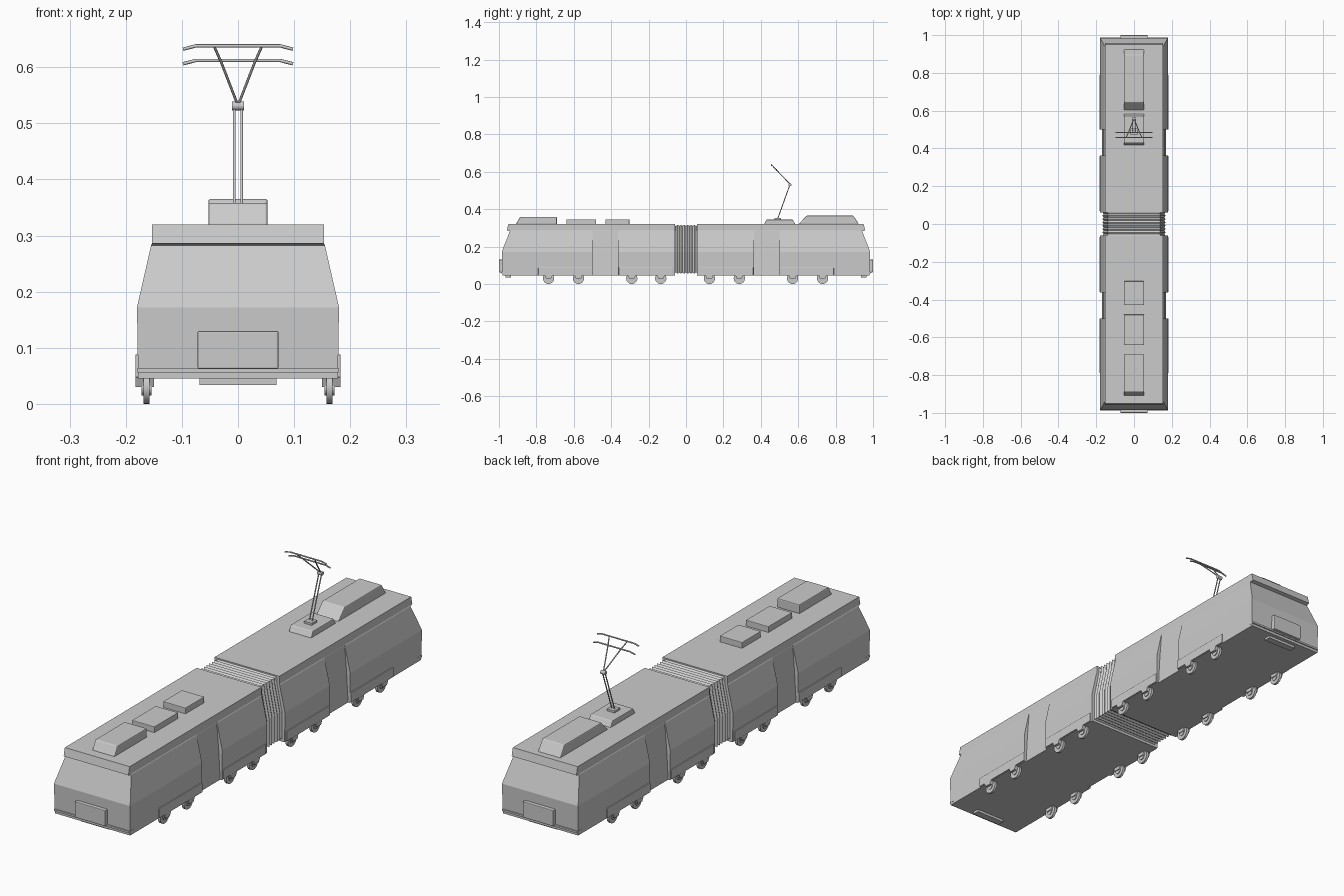
import bpy, bmesh, math
from mathutils import Vector

if "Cube" in bpy.data.objects:
    bpy.data.objects.remove(bpy.data.objects["Cube"])


def mesh_object(name, verts, faces):
    me = bpy.data.meshes.new(name)
    bm = bmesh.new()
    vs = [bm.verts.new(v) for v in verts]
    for f in faces:
        bm.faces.new([vs[i] for i in f])
    bmesh.ops.remove_doubles(bm, verts=bm.verts, dist=1e-5)
    bmesh.ops.recalc_face_normals(bm, faces=bm.faces)
    bm.to_mesh(me)
    bm.free()
    ob = bpy.data.objects.new(name, me)
    bpy.context.collection.objects.link(ob)
    return ob


def box(name, x0, x1, y0, y1, z0, z1, bevel=0, front=0, back=0, side=0):
    """Box whose top edge can be pulled in at the front, back and sides."""
    v = [(x0, y0, z0), (x1, y0, z0), (x1, y1, z0), (x0, y1, z0),
         (x0 + side, y0 + front, z1), (x1 - side, y0 + front, z1),
         (x1 - side, y1 - back, z1), (x0 + side, y1 - back, z1)]
    f = [(0, 1, 2, 3), (4, 5, 6, 7), (0, 1, 5, 4), (1, 2, 6, 5), (2, 3, 7, 6), (3, 0, 4, 7)]
    ob = mesh_object(name, v, f)
    if bevel:
        m = ob.modifiers.new("bevel", 'BEVEL')
        m.width, m.segments = bevel, 2
    return ob


def loft(name, sections):
    """Skin symmetric sections; each is a list of (x, y, z) from sill to roof."""
    n = len(sections[0])
    verts, faces = [], []
    for s in sections:
        verts += list(s) + [(-x, y, z) for x, y, z in reversed(s)]
    w = 2 * n
    for k in range(len(sections) - 1):
        for i in range(w):
            j = (i + 1) % w
            faces.append((k * w + i, k * w + j, (k + 1) * w + j, (k + 1) * w + i))
    for k in (0, (len(sections) - 1) * w):
        for i in range(n - 1):
            faces.append((k + i, k + i + 1, k + w - 2 - i, k + w - 1 - i))
    return mesh_object(name, verts, faces)


def rod(name, points, radius):
    cu = bpy.data.curves.new(name, 'CURVE')
    cu.dimensions = '3D'
    cu.bevel_depth, cu.bevel_resolution, cu.use_fill_caps = radius, 2, True
    sp = cu.splines.new('POLY')
    sp.points.add(len(points) - 1)
    for p, co in zip(sp.points, points):
        p.co = (*co, 1)
    ob = bpy.data.objects.new(name, cu)
    bpy.context.collection.objects.link(ob)
    return ob


def cylinder(name, x, y, z, r, width):
    bpy.ops.mesh.primitive_cylinder_add(vertices=28, radius=r, depth=width,
                                        location=(x, y, z), rotation=(0, math.pi / 2, 0))
    ob = bpy.context.object
    ob.name = name
    bpy.ops.object.shade_smooth_by_angle(angle=math.radians(40))
    return ob


# Car body sections: full width, and flat recessed door
SILL, KNEE, HEAD, ROOF = 0.045, 0.172, 0.282, 0.32


def full(y):
    return [(0.178, y, SILL), (0.18, y, KNEE), (0.155, y, HEAD),
            (0.153, y, 0.286), (0.153, y, ROOF)]


def door(y):
    return [(0.17, y, SILL), (0.163, y, KNEE), (0.154, y, HEAD),
            (0.153, y, 0.286), (0.153, y, ROOF)]


# Wheel positions: front car and rear car
bogies = {-1: [(0.575, 0.735), (0.135, 0.29)], 1: [(0.57, 0.73), (0.125, 0.285)]}

for s, car in ((-1, "front"), (1, "rear")):
    def span(a, b):
        return sorted((s * a, s * b))

    # Body with sloping windscreen under a roof visor
    end = [(x, s * y, z) for (x, _, z), y in
           zip(full(0), (0.982, 0.985, 0.942, 0.958, 0.95))]
    loft(car + "_car_body", [full(s * 0.06), full(s * 0.363), door(s * 0.363),
                             door(s * 0.5), full(s * 0.5), full(s * 0.93), end])
    # Bumper, skirt strip and obstacle guard
    box(car + "_bumper", -0.072, 0.072, *span(0.97, 1.0), 0.062, 0.13, bevel=0.003)
    box(car + "_bumper_strip", -0.179, 0.179, *span(0.96, 0.987), 0.056, 0.064)
    box(car + "_obstacle_guard", -0.069, 0.069, *span(0.935, 0.965), 0.034, 0.05)

    for side in (-1, 1):
        # Door centre seam
        seam = mesh_object(car + "_door_seam",
                           [(side * (x + o), s * 0.4315 + dy, z)
                            for x, z in ((0.17, SILL), (0.163, KNEE), (0.154, HEAD))
                            for o, dy in ((0.0006, -0.001), (0.0006, 0.001))],
                           [(0, 1, 3, 2), (2, 3, 5, 4)])
        # Wheel skirts, axle covers and wheels
        for (a, b), (k0, k1) in zip(bogies[s], ((0.5, 0.79), (0.07, 0.36))):
            x0, x1 = sorted((side * 0.15, side * 0.183))
            y0, y1 = span(k0, k1)
            box(car + "_bogie_skirt", x0, x1, y0, y1, 0.047, 0.088, bevel=0.002)
            for y in (a, b):
                box(car + "_axle_cover", x0, x1, s * y - 0.022, s * y + 0.022,
                    0.048, 0.03, front=0.008, back=0.008)
                cylinder(car + "_wheel", side * 0.163, s * y, 0.03, 0.03, 0.011)
                cylinder(car + "_wheel_hub", side * 0.163, s * y, 0.03, 0.015, 0.018)

# Articulation bellows
ribs = []
for i in range(15):
    y = -0.062 + i * 0.124 / 14
    d = 0.006 * (i % 2)
    ribs.append([(0.167 - d, y, 0.055 + d), (0.167 - d, y, KNEE),
                 (0.144 - d, y, 0.285), (0.142 - d, y, 0.316 - d)])
loft("bellows", ribs)

# Roof equipment
W = 0.053
box("front_roof_unit", -W, W, -0.91, -0.69, ROOF - 0.002, 0.358, bevel=0.004, front=0.022)
box("middle_roof_unit", -W, W, -0.64, -0.48, ROOF - 0.002, 0.345, bevel=0.002)
box("small_roof_unit", -W, W, -0.43, -0.303, ROOF - 0.002, 0.345, bevel=0.002)
box("rear_roof_unit", -W, W, 0.6, 0.925, ROOF - 0.002, 0.365, bevel=0.004,
    front=0.045, back=0.03)
box("pantograph_base", -W, W, 0.417, 0.585, ROOF - 0.002, 0.344, bevel=0.003,
    front=0.014, back=0.014)
box("pantograph_foot", -0.018, 0.018, 0.472, 0.508, 0.342, 0.353)

# Pantograph arms
for side in (-1, 1):
    rod("lower_arm", [(side * 0.0065, 0.49, 0.348), (side * 0.0065, 0.556, 0.532)], 0.0024)
    rod("upper_arm", [(side * 0.001, 0.556, 0.534), (side * 0.03, 0.484, 0.609),
                      (side * 0.042, 0.458, 0.636)], 0.0024)
cylinder("arm_joint", 0, 0.556, 0.531, 0.008, 0.022)

# Contact bars with drooping ends
for y, z in ((0.458, 0.638), (0.484, 0.612)):
    rod("contact_bar", [(-0.098, y, z - 0.006), (-0.075, y, z),
                        (0.075, y, z), (0.098, y, z - 0.006)], 0.003)
